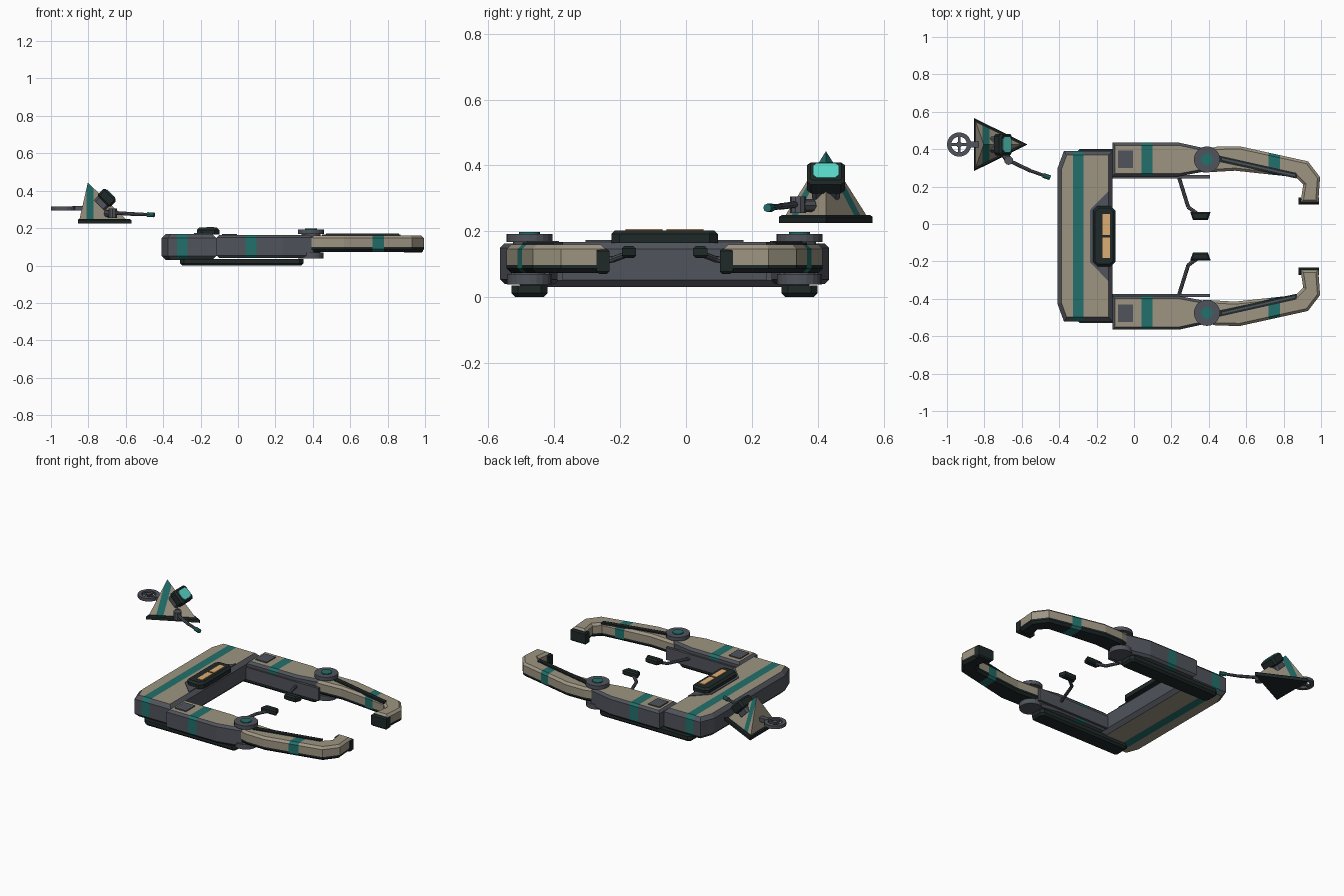
import bpy, bmesh, math
from mathutils import Vector, Matrix

if "Cube" in bpy.data.objects:
    bpy.data.objects.remove(bpy.data.objects["Cube"])

COL = {"tan": (.34, .30, .225), "grey": (.08, .088, .105), "dark": (.014, .022, .022),
       "teal": (.016, .16, .145), "cyan": (.10, .70, .60), "amber": (.72, .42, .17)}
NAMES = list(COL)
MATS = []
for k, c in COL.items():
    m = bpy.data.materials.new(k)
    m.diffuse_color = (*c, 1)
    m.use_nodes = True
    m.node_tree.nodes["Principled BSDF"].inputs["Base Color"].default_value = m.diffuse_color
    MATS.append(m)
YC = -0.065  # symmetry line of the main frame


def finish(bm, name, rule, cuts=()):
    """Cut stripes, colour faces by a rule, make the object."""
    for co, no in cuts:
        bmesh.ops.bisect_plane(bm, geom=bm.verts[:] + bm.edges[:] + bm.faces[:],
                               dist=1e-5, plane_co=co, plane_no=no)
    bmesh.ops.recalc_face_normals(bm, faces=bm.faces[:])
    bm.normal_update()
    for f in bm.faces:
        col = rule if isinstance(rule, str) else rule(f.calc_center_median(), f.normal)
        f.material_index = NAMES.index(col)
    me = bpy.data.meshes.new(name)
    bm.to_mesh(me)
    bm.free()
    for m in MATS:
        me.materials.append(m)
    ob = bpy.data.objects.new(name, me)
    bpy.context.collection.objects.link(ob)
    return ob


def inset(pts, d):
    """Move each edge of a counter-clockwise outline inward by d."""
    out = []
    for i in range(len(pts)):
        a, b, c = (Vector(pts[(i + k) % len(pts)]) for k in (-1, 0, 1))
        e, f = (b - a).normalized(), (c - b).normalized()
        n1, n2 = Vector((-e.y, e.x)), Vector((-f.y, f.x))
        out.append(tuple(b + (n1 + n2) * (d / (1 + n1.dot(n2)))))
    return out


def prism(name, pts, z0, z1, rule, b=0.0, b0=None, s=1, yc=0.0, cuts=()):
    """Extruded plan outline with chamfered top (b) and bottom (b0)."""
    b0 = b if b0 is None else b0
    if sum(p[0] * q[1] - q[0] * p[1] for p, q in zip(pts, pts[1:] + pts[:1])) < 0:
        pts = pts[::-1]
    levels = [(z0 + b0, 0), (z1 - b, 0)]
    if b0:
        levels.insert(0, (z0, b0))
    if b:
        levels.append((z1, b))
    bm = bmesh.new()
    rings = [[bm.verts.new((x, yc + s * y, z)) for x, y in inset(pts, d)] for z, d in levels]
    n = len(pts)
    for r, q in zip(rings, rings[1:]):
        for i in range(n):
            bm.faces.new((r[i], r[(i + 1) % n], q[(i + 1) % n], q[i]))
    bm.faces.new(rings[0])
    bm.faces.new(rings[-1])
    return finish(bm, name, rule, cuts)


def rect(x0, x1, y0, y1, c=0.0):
    if not c:
        return [(x0, y0), (x1, y0), (x1, y1), (x0, y1)]
    return [(x0 + c, y0), (x1 - c, y0), (x1, y0 + c), (x1, y1 - c),
            (x1 - c, y1), (x0 + c, y1), (x0, y1 - c), (x0, y0 + c)]


def rod(name, a, b, r, col, seg=8):
    a, b = Vector(a), Vector(b)
    bm = bmesh.new()
    rot = (b - a).to_track_quat('Z', 'Y').to_matrix().to_4x4()
    bmesh.ops.create_cone(bm, cap_ends=True, segments=seg, radius1=r, radius2=r,
                          depth=(b - a).length, matrix=Matrix.Translation((a + b) / 2) @ rot)
    return finish(bm, name, col)


def xcuts(*xs):
    return [((x, 0, 0), (1, 0, 0)) for x in xs]


def striped(x0, x1, low="tan"):
    """Teal band across x, tan caps, grey sides."""
    def rule(c, n):
        if x0 < c.x < x1 and abs(n.x) < .95:
            return "teal"
        return "tan" if n.z > .9 else low if n.z < -.9 else "grey"
    return rule


# rear crossbar
prism("rear_crossbar", [(-.41, -.36), (-.41, .36), (-.375, .455), (-.115, .455),
                        (-.115, -.455), (-.375, -.455)], .03, .168,
      striped(-.325, -.27), b=.022, yc=YC, cuts=xcuts(-.325, -.27))

# console on the crossbar
prism("console_base", [(-.235, -.14), (-.235, .14), (-.137, .24), (-.137, -.24)],
      .165, .173, "grey", yc=YC)
prism("console_frame", rect(-.22, -.10, -.162, .162, .025), .165, .203, "dark", b=.012, b0=0, yc=YC)
for s in (1, -1):
    prism("console_window", rect(-.168, -.128, .006, .118), .2, .207, "amber", s=s, yc=YC)


def forearm_rule(c, n):
    if .72 < c.x < .78:
        return "teal"
    return "dark" if c.z < .098 or n.z < -.5 else "tan"


for s in (1, -1):
    P = lambda x, v, z: (x, YC + s * v, z)
    kw = dict(s=s, yc=YC)
    # ground skid
    prism("skid", rect(-.31, .35, .355, .465, .02), 0, .035, "dark", b=0, b0=.012, **kw)
    # upper arm with inner rail, vent and rear collar
    prism("upper_arm", [(-.115, .32), (.24, .32), (.40, .35), (.40, .465), (.24, .50), (-.115, .50)],
          .04, .163, striped(.04, .10, "grey"), b=.014, cuts=xcuts(.04, .10), **kw)
    prism("arm_rail", rect(-.115, .405, .309, .326), .05, .13, "grey", **kw)
    prism("arm_vent", rect(-.085, -.005, .365, .458), .16, .169, "grey", **kw)
    # elbow pivot
    rod("elbow_pin", P(.39, .41, .045), P(.39, .41, .18), .05, "grey", 12)
    rod("elbow_top_disc", P(.39, .41, .168), P(.39, .41, .192), .07, "grey", 20)
    rod("elbow_bottom_disc", P(.39, .41, .038), P(.39, .41, .07), .068, "grey", 20)
    rod("elbow_cap", P(.39, .41, .19), P(.39, .41, .197), .032, "teal", 16)
    # curved forearm
    fore = [(.37, .395), (.44, .413), (.567, .415), (.93, .335), (.995, .25), (.985, .115),
            (.89, .115), (.905, .21), (.865, .25), (.54, .285), (.37, .275)]
    prism("forearm", [(x, y - YC) for x, y in fore], .073, .16, forearm_rule, b=.014,
          cuts=xcuts(.72, .78) + [((0, 0, .098), (0, 0, 1))], **kw)
    prism("forearm_groove", [(.45, .432), (.45, .398), (.87, .308), (.87, .338)], .155, .166, "dark", **kw)
    prism("groove_piston", [(.47, .417), (.47, .408), (.86, .32), (.86, .329)], .16, .170, "grey", **kw)
    prism("claw_tip", rect(.88, .99, .168, .207), .07, .148, "dark", b=.008, **kw)
    # control grip on a bent stalk
    path = [(.24, .315, .10), (.29, .155, .115), (.345, .115, .13)]
    for a, b in zip(path, path[1:]):
        rod("grip_stalk", P(*a), P(*b), .010, "grey")
    prism("control_grip", [(.30, .13), (.315, .087), (.395, .087), (.41, .13)], .118, .155, "dark", b=.008, **kw)

# drone: base plate and pyramid shell
DY = .425
prism("drone_base", [(-.855, DY - .142), (-.855, DY + .142), (-.57, DY)], .225, .25, "dark", b=.006, b0=0)
bm = bmesh.new()
base = [bm.verts.new(p) for p in ((-.848, DY - .125, .245), (-.848, DY + .125, .245), (-.595, DY, .245))]
tip = bm.verts.new((-.803, DY, .443))
bm.faces.new(base)
for i in range(3):
    bm.faces.new((base[i], base[(i + 1) % 3], tip))
finish(bm, "drone_shell", lambda c, n: "teal" if -.81 < c.x < -.772 and n.x > -.8 else "tan",
       xcuts(-.81, -.772))

# drone eye housing, tilted up and forward
for nm, w, h, z0, z1, col, b in (("eye_backing", .085, .08, -.06, -.02, "grey", 0),
                                 ("eye_housing", .115, .095, -.03, .028, "dark", .01),
                                 ("eye_screen", .08, .062, .024, .032, "cyan", 0)):
    ob = prism(nm, rect(-h / 2, h / 2, -w / 2, w / 2, .012), z0, z1, col, b=b)
    ob.data.transform(Matrix.Translation((-.70, DY, .363)) @ Matrix.Rotation(math.radians(45), 4, 'Y'))

# tail ring with spokes
bm = bmesh.new()
N, M, R = 20, 4, .052
ring = [[bm.verts.new((-.935 + (R + dr) * math.cos(t), DY + (R + dr) * math.sin(t), .305 + dz))
         for dr, dz in ((.013, -.01), (.013, .01), (-.01, .01), (-.01, -.01))]
        for t in (2 * math.pi * i / N for i in range(N))]
for i in range(N):
    for j in range(M):
        a, b = ring[i], ring[(i + 1) % N]
        bm.faces.new((a[j], b[j], b[(j + 1) % M], a[(j + 1) % M]))
finish(bm, "tail_ring", "grey")
prism("ring_spoke_long", rect(-.985, -.885, DY - .007, DY + .007), .298, .312, "grey")
prism("ring_spoke_cross", rect(-.942, -.928, DY - .05, DY + .05), .298, .312, "grey")
rod("ring_hub", (-.935, DY, .295), (-.935, DY, .316), .016, "grey", 10)
prism("tail_boom", rect(-.885, -.81, DY - .016, DY + .016), .293, .318, "grey")

# probe arm with teal tip
rod("probe_mount", (-.70, .385, .278), (-.67, .34, .278), .02, "grey")
rod("probe_joint", (-.67, .34, .255), (-.67, .34, .305), .024, "grey", 10)
rod("probe_link", (-.67, .34, .282), (-.555, .285, .275), .010, "grey")
rod("probe_rod", (-.555, .285, .275), (-.475, .257, .272), .009, "grey")
rod("probe_tip", (-.485, .26, .272), (-.448, .247, .271), .013, "teal")
